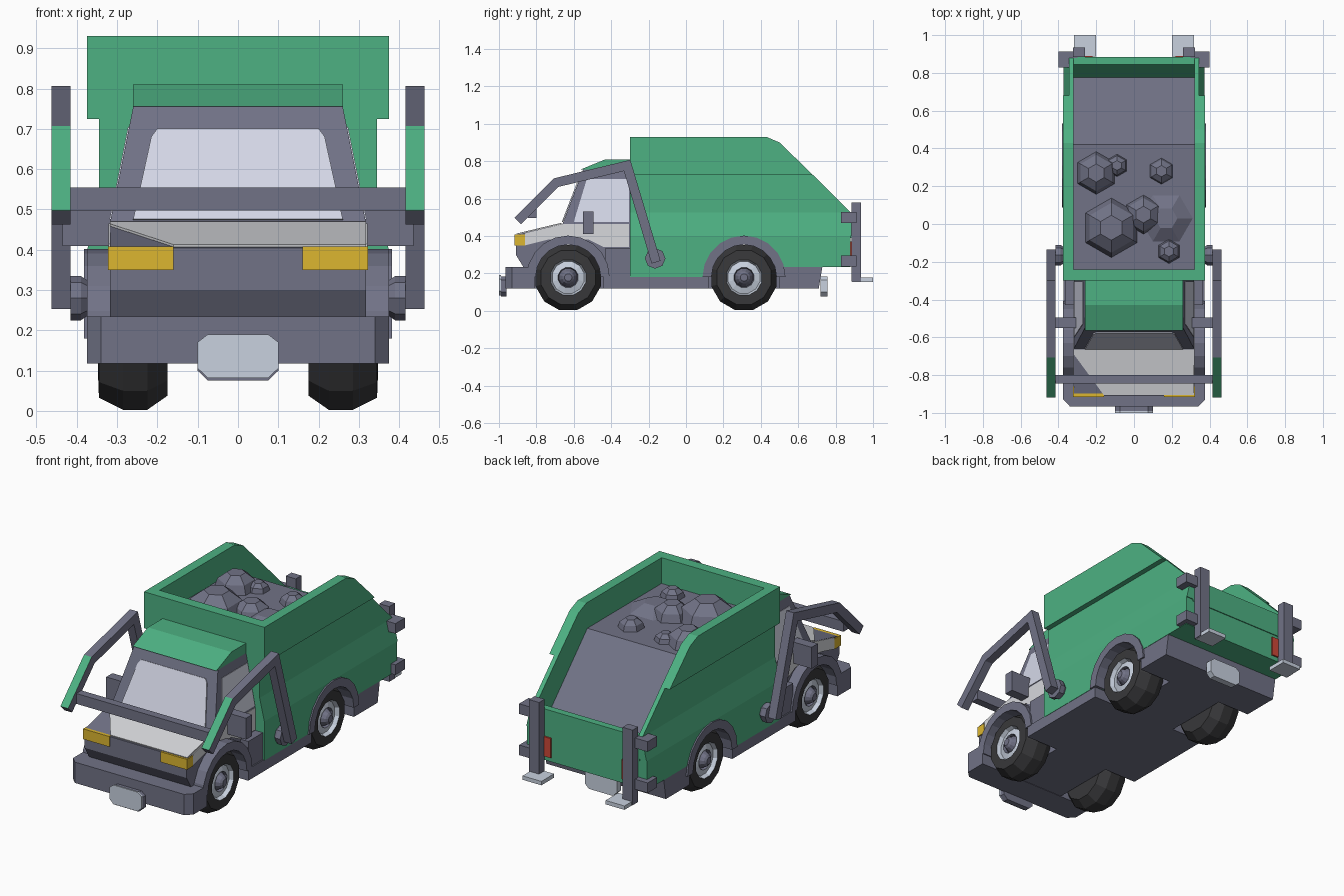
import bpy, bmesh, math
from mathutils import Vector

cube = bpy.data.objects.get("Cube")
if cube:
    bpy.data.objects.remove(cube)


def material(name, r, g, b):
    m = bpy.data.materials.new(name)
    m.use_nodes = True
    m.diffuse_color = (r, g, b, 1)
    m.node_tree.nodes["Principled BSDF"].inputs["Base Color"].default_value = (r, g, b, 1)
    return m


GREEN = material("body green", .075, .44, .225)
GRAY = material("blue gray", .165, .17, .24)
TYRE = material("tyre black", .04, .04, .043)
GLASS = material("window glass", .66, .68, .80)
PALE = material("pale panel", .68, .69, .72)
STEEL = material("light steel", .58, .64, .74)
YELLOW = material("lamp yellow", .72, .47, .03)
RED = material("lamp red", .62, .065, .04)


def finish(name, bm, *mats):
    bmesh.ops.recalc_face_normals(bm, faces=bm.faces)
    mesh = bpy.data.meshes.new(name)
    bm.to_mesh(mesh)
    bm.free()
    for m in mats:
        mesh.materials.append(m)
    ob = bpy.data.objects.new(name, mesh)
    bpy.context.collection.objects.link(ob)
    return ob


def prism(name, pts, axis, a, b, mat, taper=None):
    """Extrude a 2D outline along an axis; taper gives half width from height."""
    bm = bmesh.new()

    def place(p, d):
        if axis == "x":
            return (d * taper(p[1]) if taper else d, p[0], p[1])
        return (p[0], d, p[1]) if axis == "y" else (p[0], p[1], d)

    lo = [bm.verts.new(place(p, a)) for p in pts]
    hi = [bm.verts.new(place(p, b)) for p in pts]
    bm.faces.new(lo)
    bm.faces.new(hi)
    n = len(pts)
    for i in range(n):
        j = (i + 1) % n
        bm.faces.new((lo[i], lo[j], hi[j], hi[i]))
    return finish(name, bm, mat)


def box(name, x0, x1, y0, y1, z0, z1, mat):
    return prism(name, [(x0, y0), (x1, y0), (x1, y1), (x0, y1)], "z", z0, z1, mat)


def side_box(name, s, x0, x1, *rest):
    return box(name, s * x0, s * x1, *rest)


def panel(name, verts, mat):
    bm = bmesh.new()
    bm.faces.new([bm.verts.new(v) for v in verts])
    ob = finish(name, bm, mat)
    mod = ob.modifiers.new("thickness", "SOLIDIFY")
    mod.thickness, mod.offset = .006, 0
    return ob


def lathe(name, prof, sides, centre, axis, mats, s=1, turn=0):
    """Spin (offset, radius, material slot) rings around x or z."""
    bm = bmesh.new()
    rings = []
    for h, r, _ in prof:
        ring = []
        for k in range(sides):
            t = 2 * math.pi * k / sides + turn
            c, d = r * math.cos(t), r * math.sin(t)
            v = (s * h, c, d) if axis == "x" else (c, d, h)
            ring.append(bm.verts.new(Vector(centre) + Vector(v)))
        rings.append(ring)
    for i in range(len(rings) - 1):
        for k in range(sides):
            j = (k + 1) % sides
            f = bm.faces.new((rings[i][k], rings[i][j], rings[i + 1][j], rings[i + 1][k]))
            f.material_index = prof[i][2]
    bm.faces.new(rings[0]).material_index = prof[0][2]
    bm.faces.new(rings[-1]).material_index = prof[-1][2]
    return finish(name, bm, *mats)


def arc(cy, r, n=10):
    return [(cy - r * math.cos(math.pi * i / n), .18 + r * math.sin(math.pi * i / n))
            for i in range(n + 1)]


def strip(path, half):
    """Outline of a bent bar with mitred corners."""
    pts = [Vector(p) for p in path]
    left, right = [], []
    for i, p in enumerate(pts):
        dirs = []
        if i:
            dirs.append((p - pts[i - 1]).normalized())
        if i < len(pts) - 1:
            dirs.append((pts[i + 1] - p).normalized())
        t = sum(dirs, Vector((0, 0))).normalized()
        n = Vector((-t.y, t.x))
        w = half / max(.3, t.dot(dirs[0]))
        left.append(p + n * w)
        right.append(p - n * w)
    return left + right[::-1]


FRONT, REAR = -.63, .31

# Chassis, bumper and number plates
box("chassis_spine", -.17, .17, -.90, .70, .12, .234, GRAY)
prism("front_bumper", [(-.375, -.81), (-.375, -.93), (-.34, -.965), (.34, -.965),
                       (.375, -.93), (.375, -.81)], "z", .118, .235, GRAY)
box("chassis_middle", -.372, .372, -.44, .12, .12, .185, GRAY)
prism("chassis_rear", [(.50, .12), (.71, .12), (.73, .24), (.50, .24)], "x", -.372, .372, GRAY)
plate = [(-.1, .10), (-.075, .076), (.075, .076), (.1, .10), (.1, .165),
         (.075, .184), (-.075, .184), (-.1, .165)]
prism("front_plate_holder", plate, "y", -.99, -.96, GRAY)
prism("front_plate", [(x, z + .006) for x, z in plate], "y", -1.0, -.99, STEEL)
prism("rear_plate", plate, "y", .72, .757, STEEL)

# Cab
prism("cab_lower", [(-.87, .235), (-.91, .30), (-.91, .405), (-.66, .465), (-.30, .465),
                    (-.30, .18)] + arc(FRONT, .182)[::-1] + [(FRONT - .182, .235)],
      "x", -.317, .317, GRAY)


def cab_half(z):
    return .317 - .2 * (z - .47)


prism("cab_upper", [(-.66, .465), (-.55, .755), (-.30, .755), (-.30, .465)],
      "x", -1, 1, GRAY, cab_half)
prism("cab_roof", [(-.565, .755), (-.43, .81), (-.29, .81), (-.29, .755)],
      "x", -.26, .26, GREEN)
shield = [(-.26, .475), (-.215, .68), (-.20, .70), (.20, .70), (.215, .68), (.26, .475)]
panel("windshield", [(x, -.663 + .386 * (z - .47), z) for x, z in shield], GLASS)
hood = [(-.16, -.905), (.318, -.905), (.318, -.665), (-.318, -.665), (-.318, -.69)]
panel("hood", [(x, y, .469 + .24 * (y + .66)) for x, y in hood], PALE)
for s in (1, -1):
    window = [(-.60, .475), (-.53, .705), (-.305, .705), (-.305, .475)]
    panel("side_window", [(s * cab_half(z), y, z) for y, z in window], GLASS)
    door = [(-.86, .35), (-.86, .415), (-.66, .465), (-.305, .465), (-.305, .34), (-.44, .34),
            (-.52, .38), (-.74, .38)]
    panel("cab_side_panel", [(s * .318, y, z) for y, z in door], PALE)
    side_box("headlight", s, .16, .323, -.916, -.86, .35, .408, YELLOW)
    side_box("mirror", s, .30, .435, -.55, -.495, .41, .53, GRAY)
    side_box("cab_step", s, .30, .365, -.43, -.30, .18, .335, GRAY)

# Hopper body
prism("body_base", [(-.30, .18)] + arc(REAR, .182) + [(REAR + .20, .235), (.88, .235),
                                                     (.88, .40), (-.30, .40)],
      "x", -.374, .374, GREEN)
prism("body_core", [(-.30, .39), (-.30, .52), (.66, .52), (.77, .41), (.845, .525),
                    (.885, .525), (.885, .39)], "x", -.33, .33, GREEN)
box("hopper_front_wall", -.345, .345, -.30, -.24, .50, .93, GREEN)
for s in (1, -1):
    prism("body_flare", [(s * .32, .40), (s * .374, .40), (s * .345, .525), (s * .32, .525)],
          "y", -.30, .885, GREEN)
    prism("hopper_side", [(-.30, .525), (-.30, .725), (.68, .725), (.88, .525)],
          "x", s * .32, s * .345, GREEN)
    prism("hopper_rim", [(-.30, .725), (-.30, .93), (.43, .93), (.50, .90), (.68, .725)],
          "x", s * .32, s * .375, GREEN)
    side_box("tail_light", s, .22, .31, .875, .889, .26, .37, RED)

# Load of rubble
prism("load_bed", [(-.25, .40), (-.25, .785), (.42, .785), (.775, .425), (.775, .40)],
      "x", -.325, .325, GRAY)
rocks = [(-.20, .27, .12), (-.09, .31, .065), (.145, .28, .075), (-.12, -.02, .165),
         (.05, .05, .11), (.185, -.145, .07)]
for x, y, r in rocks:
    lathe("rock", [(0, r, 0), (.02 + .4 * r, .8 * r, 0), (.02 + .7 * r, .4 * r, 0)], 6,
          (x, y, .765), "z", [GRAY], turn=math.pi / 6)
lathe("rubble_mound", [(0, .15, 0), (.05, .06, 0)], 6, (.17, .03, .78), "z", [GRAY])

# Wheels and arches
wheel = [(.175, .145, 0), (.225, .181, 0), (.285, .181, 0), (.345, .15, 0), (.347, .098, 1),
         (.325, .088, 1), (.335, .055, 2), (.315, .05, 2), (.35, .032, 2), (.36, .02, 2)]
for s in (1, -1):
    for name, y, out in (("front", FRONT, .375), ("rear", REAR, .382)):
        lathe(name + "_wheel", wheel, 12, (0, y, .178), "x", [TYRE, STEEL, GRAY], s, math.pi / 12)
        ring = arc(y, .222) + arc(y, .174)[::-1]
        prism(name + "_wheel_arch", ring, "x", s * .29, s * out, GRAY)

# Front lifting arms
arm_path = [(-.16, .26), (-.315, .777), (-.695, .685), (-.90, .48)]
for s in (1, -1):
    arm = prism("lift_arm", strip(arm_path, .025), "x", s * .415, s * .463, GRAY)
    arm.data.materials.append(GREEN)
    for f in arm.data.polygons:
        if f.center.y < -.72 and f.normal.y < -.4 and f.normal.z > .4:
            f.material_index = 1
    lathe("arm_pivot", [(.33, .045, 0), (.375, .045, 0), (.39, .055, 0), (.416, .055, 0)], 8,
          (0, -.165, .28), "x", [GRAY], s)
box("arm_crossbar", -.42, .42, -.845, -.80, .497, .555, GRAY)

# Rear loading forks
for s in (1, -1):
    side_box("fork_post", s, .26, .322, .885, .935, .157, .58, GRAY)
    side_box("fork_foot", s, .20, .317, .888, 1.0, .155, .177, STEEL)
    for z in (.238, .47):
        side_box("fork_bracket_back", s, .30, .40, .88, .912, z, z + .057, GRAY)
        side_box("fork_bracket_side", s, .34, .40, .828, .89, z, z + .057, GRAY)
